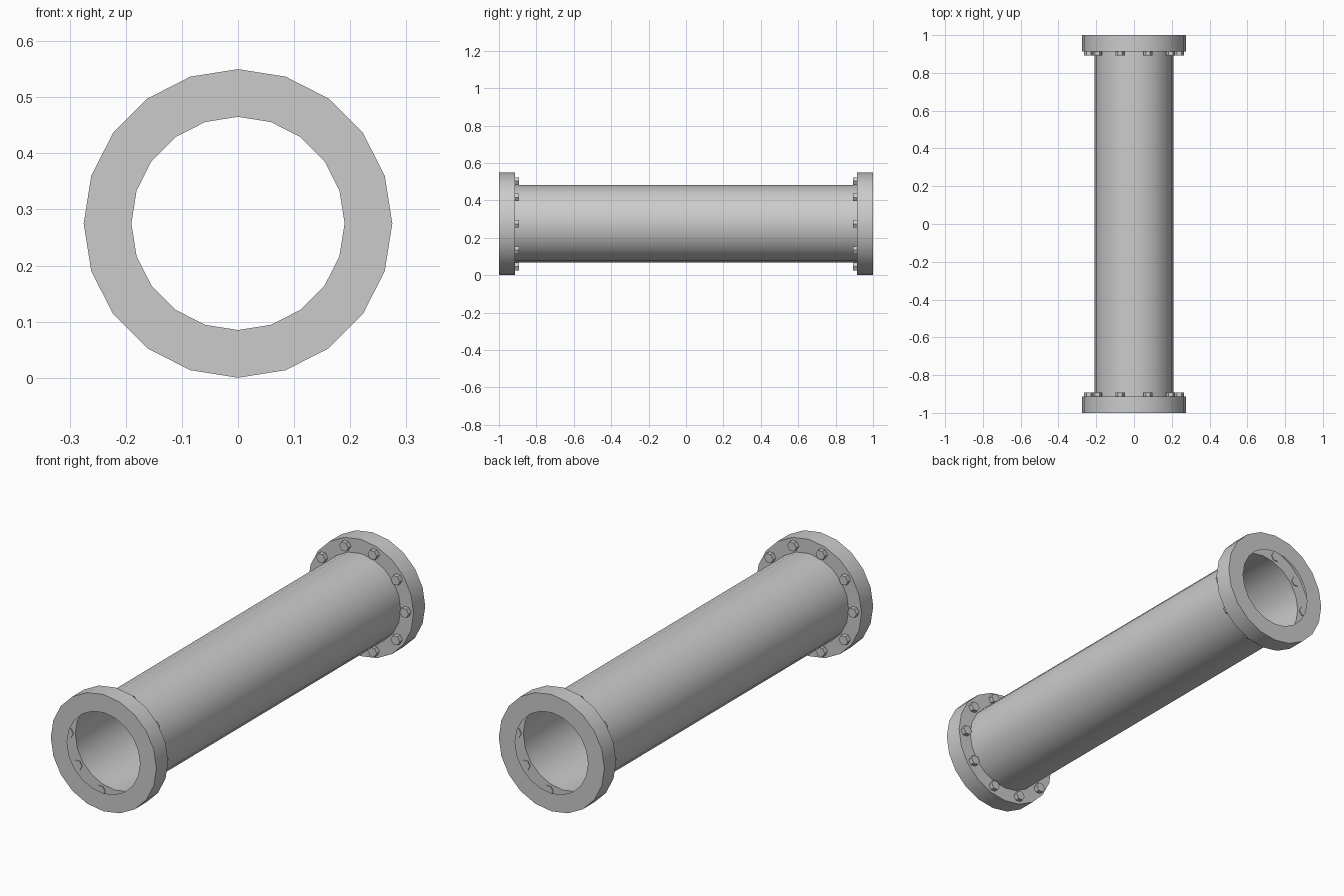
import bpy, bmesh
from math import sin, cos, pi, radians
from mathutils import Matrix

if "Cube" in bpy.data.objects:
    bpy.data.objects.remove(bpy.data.objects["Cube"])

SIDES = 20
CZ = 0.275          # height of the pipe axis
R_OUT, R_HOLE, R_PIPE = 0.275, 0.19, 0.208
Y_END, Y_PLATE = 1.0, 0.913
BOLTS, R_BOLTS = 10, 0.24


def finish(bm, name):
    mesh = bpy.data.meshes.new(name)
    bm.to_mesh(mesh)
    bm.free()
    obj = bpy.data.objects.new(name, mesh)
    bpy.context.collection.objects.link(obj)
    bpy.ops.object.select_all(action='DESELECT')
    obj.select_set(True)
    bpy.context.view_layer.objects.active = obj
    bpy.ops.object.shade_smooth_by_angle(angle=radians(30))
    return obj


def lathe(name, profile):
    """Revolve (radius, y) points around the pipe axis."""
    bm = bmesh.new()
    rings = [[bm.verts.new((r * sin(2 * pi * j / SIDES), y,
                            CZ + r * cos(2 * pi * j / SIDES)))
              for j in range(SIDES)] for r, y in profile]
    for a, b in zip(rings, rings[1:]):
        for j in range(SIDES):
            k = (j + 1) % SIDES
            bm.faces.new((a[j], a[k], b[k], b[j]))
    return finish(bm, name)


def bolt_ring(name, y):
    """Ring of hexagonal bolts going through the flange plate."""
    bm = bmesh.new()
    for i in range(BOLTS):
        a = 2 * pi * i / BOLTS
        place = (Matrix.Translation((R_BOLTS * cos(a), y, CZ + R_BOLTS * sin(a)))
                 @ Matrix.Rotation(pi / 2, 4, 'X') @ Matrix.Rotation(pi / 2, 4, 'Z'))
        hexagon = bmesh.ops.create_cone(bm, cap_ends=True, segments=6, radius1=0.0235,
                                        radius2=0.0235, depth=0.025)
        # corners point sideways along x
        xs = max(v.co.x for v in hexagon['verts'])
        if xs > 0.0234:
            place = place @ Matrix.Rotation(pi / 2, 4, 'Z')
        bmesh.ops.transform(bm, matrix=place, verts=hexagon['verts'])
    return finish(bm, name)


# thin-walled pipe
lathe("pipe", [(R_PIPE, -Y_PLATE), (R_PIPE, Y_PLATE)])

# hollow flanges: front ring, rim, bolted back plate
flange = [(R_HOLE, -Y_END), (R_OUT, -Y_END), (R_OUT, -Y_PLATE), (R_PIPE, -Y_PLATE)]
lathe("front_flange", flange)
lathe("back_flange", [(r, -y) for r, y in reversed(flange)])

# bolts on the inner side of both flanges
bolt_ring("front_bolts", -0.9045)
bolt_ring("back_bolts", 0.9045)
